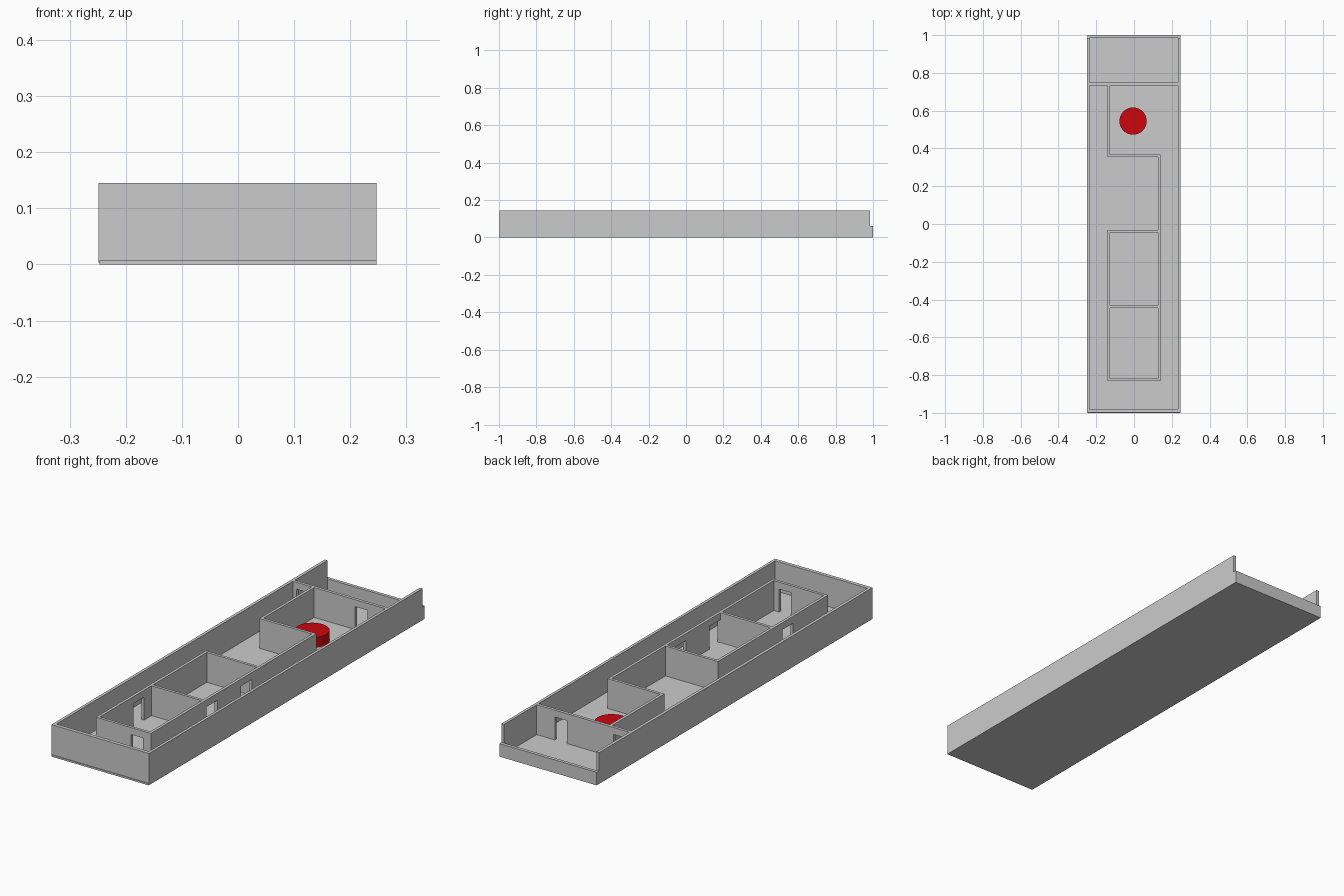
import bpy, bmesh, math

if "Cube" in bpy.data.objects:
    bpy.data.objects.remove(bpy.data.objects["Cube"])

FLOOR, TOP, DOOR = 0.008, 0.145, 0.113


def wall(name, axis, start, end, near, far, doors=(), bottom=FLOOR, top=TOP):
    """Wall along an axis: an elevation outline with door notches, extruded by its thickness."""
    outline = [(start, bottom)]
    for a, b in doors:
        outline += [(a, bottom), (a, DOOR), (b, DOOR), (b, bottom)]
    outline += [(end, bottom), (end, top), (start, top)]
    bm = bmesh.new()

    def place(u, t, z):
        return (u, t, z) if axis == 'x' else (t, u, z)

    face = bm.faces.new([bm.verts.new(place(u, near, z)) for u, z in outline])
    moved = bmesh.ops.extrude_face_region(bm, geom=[face])['geom']
    bmesh.ops.translate(bm, vec=place(0, far - near, 0),
                        verts=[g for g in moved if isinstance(g, bmesh.types.BMVert)])
    bmesh.ops.recalc_face_normals(bm, faces=bm.faces)
    mesh = bpy.data.meshes.new(name)
    bm.to_mesh(mesh)
    bm.free()
    obj = bpy.data.objects.new(name, mesh)
    bpy.context.collection.objects.link(obj)
    return obj


# Floor slab
wall("floor", 'x', -0.247, 0.247, -1, 1, bottom=0, top=FLOOR)

# Outer walls and low back parapet
wall("outer_wall_left", 'y', -0.997, 0.985, -0.249, -0.235, bottom=0.003)
wall("outer_wall_right", 'y', -0.997, 0.985, 0.234, 0.247)
wall("outer_wall_front", 'x', -0.235, 0.234, -0.997, -0.98)
wall("back_parapet", 'x', -0.247, 0.247, 0.985, 1, top=0.06)

# Cross walls
L0, L1, R0, R1 = -0.14, -0.127, 0.127, 0.14
wall("cross_wall_back", 'x', -0.235, 0.234, 0.734, 0.748, [(-0.217, -0.155), (0.08, 0.142)])
wall("cross_wall_shelter", 'x', L0, R0, 0.355, 0.368)
wall("cross_wall_middle", 'x', L1, R0, -0.045, -0.032)
wall("cross_wall_rooms", 'x', L1, R0, -0.445, -0.432)
wall("cross_wall_front", 'x', L1, R0, -0.831, -0.818, [(0.04, 0.1)])

# Long inner walls
wall("inner_wall_right", 'y', -0.831, 0.368, R0, R1, [(-0.43, -0.35), (-0.18, -0.1)])
wall("inner_wall_left", 'y', -0.831, -0.032, L0, L1, [(-0.577, -0.5)])
wall("corridor_wall", 'y', 0.368, 0.734, L0, L1)

# Red round platform
height = 0.055 - FLOOR
bpy.ops.mesh.primitive_cylinder_add(vertices=64, radius=0.072, depth=height,
                                    location=(-0.005, 0.545, FLOOR + height / 2))
platform = bpy.context.object
platform.name = "round_platform"
bpy.ops.object.shade_smooth_by_angle(angle=math.radians(30))
red = bpy.data.materials.new("red")
red.diffuse_color = (0.6, 0.002, 0.004, 1)
red.use_nodes = True
red.node_tree.nodes["Principled BSDF"].inputs["Base Color"].default_value = red.diffuse_color
platform.data.materials.append(red)
